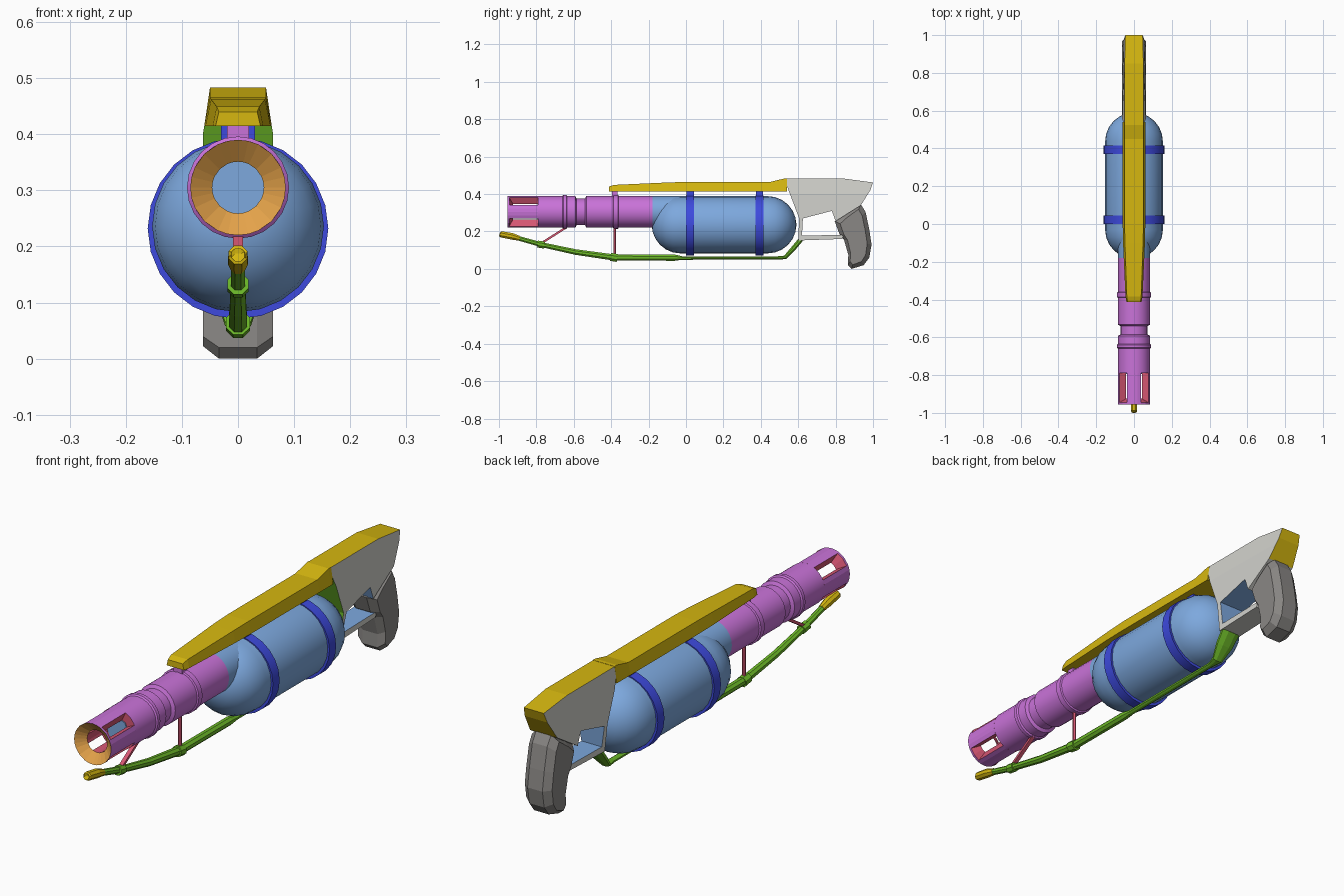
import bpy, bmesh, math
from mathutils import Vector

if "Cube" in bpy.data.objects:
    bpy.data.objects.remove(bpy.data.objects["Cube"])

def lin(c):
    return c / 12.92 if c <= 0.04045 else ((c + 0.055) / 1.055) ** 2.4

def mat(name, *rgb):
    m = bpy.data.materials.new(name)
    m.diffuse_color = (*[lin(c) for c in rgb], 1)
    m.use_nodes = True
    m.node_tree.nodes["Principled BSDF"].inputs["Base Color"].default_value = m.diffuse_color
    return m

BLUE = mat("tank_blue", .49, .66, .87)
PURPLE = mat("barrel_purple", .79, .45, .85)
RED = mat("rose_red", .84, .34, .45)
ORANGE = mat("muzzle_orange", .90, .64, .29)
YELLOW = mat("yellow", .84, .72, .06)
GREEN = mat("green", .43, .73, .16)
NAVY = mat("band_blue", .24, .29, .87)
LIGHT = mat("light_grey", .82, .82, .80)
DARK = mat("dark_grey", .54, .53, .52)

def finish(name, bm, mats, rule=None, smooth=None):
    bmesh.ops.remove_doubles(bm, verts=bm.verts, dist=1e-5)
    bmesh.ops.recalc_face_normals(bm, faces=bm.faces)
    bm.normal_update()
    if rule:
        for f in bm.faces:
            f.material_index = rule(f.normal, f.calc_center_median())
    me = bpy.data.meshes.new(name)
    bm.to_mesh(me)
    bm.free()
    for m in mats:
        me.materials.append(m)
    ob = bpy.data.objects.new(name, me)
    bpy.context.collection.objects.link(ob)
    if smooth:
        bpy.ops.object.select_all(action='DESELECT')
        ob.select_set(True)
        bpy.context.view_layer.objects.active = ob
        bpy.ops.object.shade_smooth_by_angle(angle=math.radians(smooth))
    return ob

def loft(name, rings, material, smooth=None, closed=False):
    """Skin a list of equal-length point rings, capping the ends."""
    bm = bmesh.new()
    vs = [[bm.verts.new(p) for p in r] for r in rings]
    n = len(rings[0])
    pairs = list(zip(vs, vs[1:])) + ([(vs[-1], vs[0])] if closed else [])
    for a, b in pairs:
        for i in range(n):
            j = (i + 1) % n
            bm.faces.new((a[i], a[j], b[j], b[i]))
    if not closed:
        bm.faces.new(vs[0])
        bm.faces.new(vs[-1])
    return finish(name, bm, [material], None, smooth)

def lathe(name, prof, z, material, n=24, smooth=35, closed=False):
    """Revolve (y, radius) points about a y-parallel axis at height z."""
    rings = [[(r * math.cos(2 * math.pi * i / n), y, z + r * math.sin(2 * math.pi * i / n))
              for i in range(n)] for y, r in prof]
    return loft(name, rings, material, smooth, closed)

def tube(name, path, material, n=8, smooth=None):
    """Tube in the x=0 plane through (y, z, half width, half height)."""
    rings = []
    for i, (y, z, rx, rz) in enumerate(path):
        a, b = path[max(i - 1, 0)], path[min(i + 1, len(path) - 1)]
        t = Vector((0, b[0] - a[0], b[1] - a[1])).normalized()
        up = Vector((0, -t.z, t.y))
        rings.append([Vector((0, y, z)) + Vector((1, 0, 0)) * rx * math.cos(w) + up * rz * math.sin(w)
                      for w in [2 * math.pi * (k + .5) / n for k in range(n)]])
    return loft(name, rings, material, smooth)

def box(name, x, y0, y1, z0, z1, material):
    return loft(name, [[(-x, y, z0), (x, y, z0), (x, y, z1), (-x, y, z1)] for y in (y0, y1)], material)

BZ, TZ = .305, .236      # barrel and tank axis heights

# Slotted muzzle: funnel mouth, four bars, four open windows
bm = bmesh.new()
angles = [math.radians(90 * q + d) for q in range(4) for d in (-25, -12.5, 0, 12.5, 25, 45)]
def face(k, *pts):
    f = bm.faces.new([bm.verts.new((r * math.cos(a), y, BZ + r * math.sin(a))) for r, a, y in pts])
    f.material_index = k
RO, RI, Y0, Y1, Y2, Y3 = .085, .046, -.955, -.945, -.925, -.79
for i, a in enumerate(angles):
    b = angles[(i + 1) % 24]
    slot = i % 6 >= 4
    def strip(k, r, y, s, z):
        face(k, (r, a, y), (r, b, y), (s, b, z), (s, a, z))
    strip(0, RO, Y0, RO, Y1)
    strip(1, RO, Y0, RI, Y2)
    strip(2, RO, Y3, RI, Y3)
    if slot:
        strip(2, RO, Y1, RI, Y2)
    else:
        strip(0, RO, Y1, RO, Y3)
        strip(2, RI, Y2, RI, Y3)
    if i % 6 in (0, 4):
        face(2, (RO, a, Y1), (RO, a, Y3), (RI, a, Y3), (RI, a, Y2))
finish("muzzle", bm, [PURPLE, ORANGE, RED])
lathe("bore_plug", [(-.794, .05), (-.785, .05)], BZ, BLUE, 8)

# Barrel with collars and groove
R = .085
lathe("barrel", [(-.79, R), (-.66, R), (-.655, .091), (-.64, .091), (-.635, R), (-.592, R),
                 (-.585, .071), (-.54, .071), (-.533, R), (-.39, R), (-.387, .091), (-.363, .091),
                 (-.36, R), (-.18, R)], BZ, PURPLE)
lathe("barrel_socket", [(-.18, R), (.02, R)], BZ, BLUE)

# Capsule tank and its bands
TR = .153
dome = [math.radians(d) for d in (2, 15, 30, 45, 60, 75, 90)]
prof = [(-.03 - TR * math.cos(t), TR * math.sin(t)) for t in dome]
prof += [(.437 + TR * math.cos(t), TR * math.sin(t)) for t in reversed(dome)]
lathe("tank", prof, TZ, BLUE)
for k, y in enumerate((.022, .393)):
    lathe("tank_band_%d" % (k + 1), [(y - .022, .14), (y - .022, .161), (y + .022, .161), (y + .022, .14)],
          .232, NAVY, closed=True)
    box("band_bracket_%d" % (k + 1), .03, y - .02, y + .02, .37, .42, NAVY)
box("barrel_bracket", .02, -.395, -.365, .38, .42, PURPLE)

# Top rail
loft("top_rail", [[(-b, y, .415), (b, y, .415), (t, y, z), (-t, y, z)] for y, z, b, t in
                  ((-.412, .44, .04, .034), (-.385, .449, .045, .038), (-.1, .462, .058, .048), (0, .465, .06, .05),
                   (.45, .465, .06, .05), (.525, .483, .06, .05), (.54, .483, .06, .05))], YELLOW)

# Stock: C-shaped profile around the trigger opening, tapered at the top
outline = [(.525, .482), (.85, .482), (1, .462), (.985, .42), (.935, .34), (.8, .255), (.78, .31),
           (.625, .27), (.62, .178), (.845, .182), (.835, .16), (.6, .152), (.605, .27)]
bm = bmesh.new()
f = bm.faces.new([bm.verts.new((-.0625, y, z)) for y, z in outline])
ext = bmesh.ops.extrude_face_region(bm, geom=[f])
bmesh.ops.translate(bm, vec=(.125, 0, 0), verts=[v for v in ext["geom"] if isinstance(v, bmesh.types.BMVert)])
bmesh.ops.bisect_plane(bm, geom=bm.verts[:] + bm.edges[:] + bm.faces[:],
                       plane_co=(0, 0, .4), plane_no=(0, 0, 1))
for v in bm.verts:
    if v.co.z > .401:
        v.co.x *= 1 - .2 * (v.co.z - .4) / .08
    if v.co.y > .97:
        v.co.x *= .87
    if v.co.z < .2:
        v.co.x *= .75
def stock_rule(n, c):
    if (n.z > .7 and c.z > .45) or (n.y > .35 and c.z > .35):
        return 1
    if abs(n.x) < .4 and .61 < c.y < .815 and .17 < c.z < .31:
        return 2
    if n.y < -.5 and c.y < .61:
        return 3
    return 0
finish("stock", bm, [LIGHT, YELLOW, BLUE, GREEN], stock_rule)

# Pistol grip: chamfered slab
grip = [(.935, .345), (.96, .305), (.98, .21), (.992, .13), (.98, .06), (.95, .02), (.885, 0), (.865, .02),
        (.868, .075), (.845, .155), (.82, .187), (.795, .255), (.85, .295)]
def grip_ring(x, s):
    ring = []
    for y, z in grip:
        mid = .91 - .1 * max(0, z - .15)
        ring.append((x, mid + (y - mid) * s, .16 + (z - .16) * (1 - (1 - s) * .5)))
    return ring
loft("grip", [grip_ring(-.0625, .72), grip_ring(-.034, 1), grip_ring(.034, 1), grip_ring(.0625, .72)], DARK)

# Under-barrel pipe, joints, rear flare, nozzle tip
tube("lower_pipe", [(-.9, .165, .013, .013), (-.775, .13, .014, .014), (-.59, .09, .016, .016),
                    (-.385, .061, .018, .018), (-.06, .06, .018, .018), (-.02, .058, .014, .01),
                    (.5, .058, .014, .009)], GREEN)
for k, (y, z, r) in enumerate(((-.775, .13, .02), (-.385, .061, .023))):
    tube("pipe_joint_%d" % (k + 1), [(y - .018, z + .003, r, r), (y + .018, z - .003, r, r)], GREEN)
tube("pipe_flare", [(.49, .058, .014, .01), (.53, .062, .025, .011), (.575, .11, .042, .014),
                    (.615, .158, .046, .014)], GREEN)
tube("pipe_tip", [(-.965, .179, .009, .009), (-.997, .185, .013, .013), (-.99, .185, .018, .018), (-.93, .174, .019, .019),
                  (-.89, .163, .014, .014)], YELLOW)

# Struts from pipe to barrel
tube("strut_front", [(-.785, .13, .012, .008), (-.64, .222, .012, .008)], RED, 4)
tube("strut_rear", [(-.381, .06, .007, .007), (-.381, .23, .007, .007)], RED, 6)
